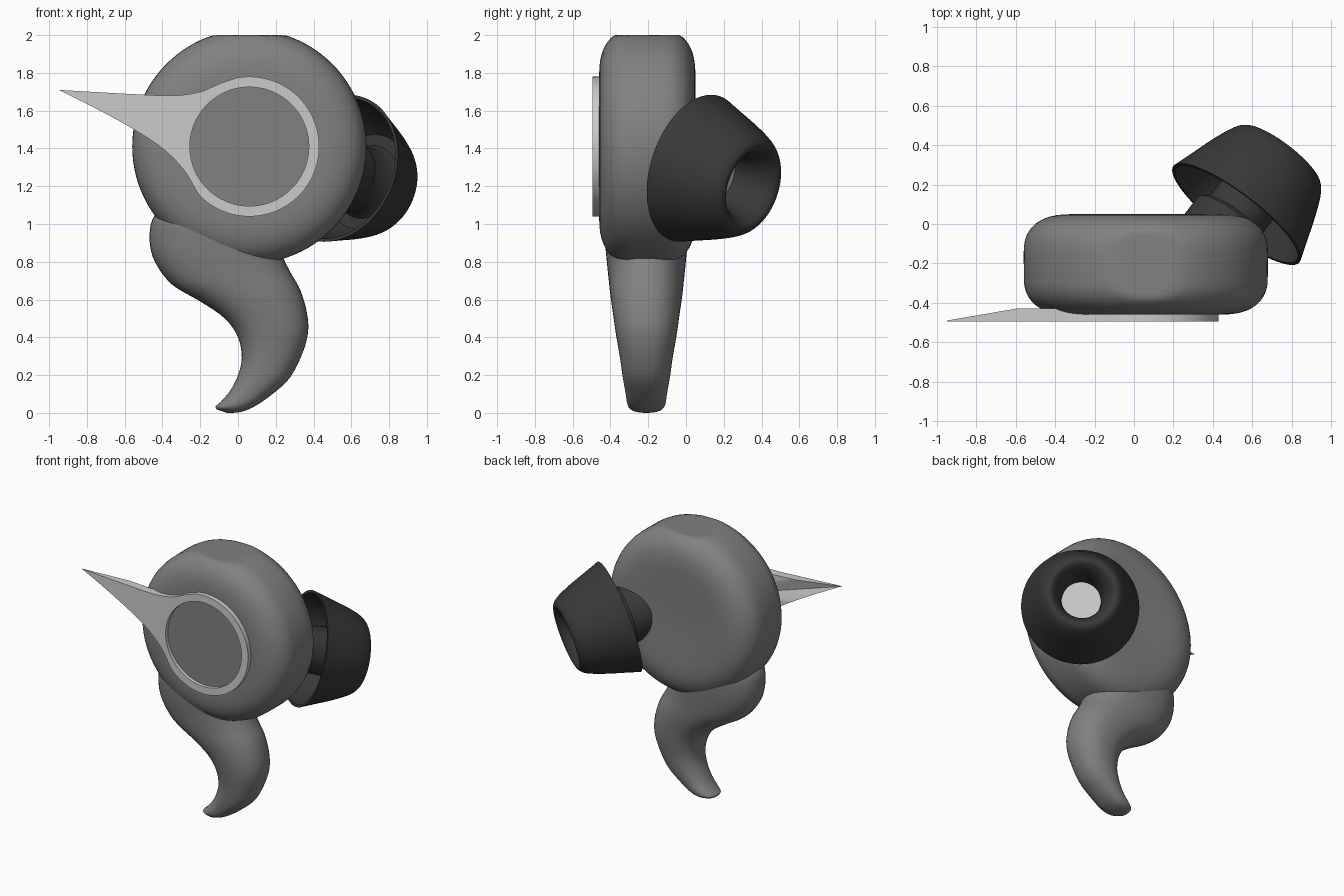
import bpy, bmesh, math
from mathutils import Vector, Matrix

if "Cube" in bpy.data.objects:
    bpy.data.objects.remove(bpy.data.objects["Cube"])


def material(name, v):
    m = bpy.data.materials.new(name)
    m.diffuse_color = (v, v, v, 1)
    m.use_nodes = True
    m.node_tree.nodes["Principled BSDF"].inputs["Base Color"].default_value = m.diffuse_color
    return m


SHELL = material("shell_grey", 0.22)
RUBBER = material("dark_rubber", 0.04)
TRIM = material("light_trim", 0.6)


def skin(name, rings, mat, cap_start=False, cap_end=False, closed=False, angle=40):
    """Join equal-length closed rings of points into a surface."""
    bm = bmesh.new()
    vs = [[bm.verts.new(p) for p in r] for r in rings]
    n = len(vs[0])
    pairs = list(zip(vs, vs[1:]))
    if closed:
        pairs.append((vs[-1], vs[0]))
    for a, b in pairs:
        for i in range(n):
            j = (i + 1) % n
            bm.faces.new((a[i], a[j], b[j], b[i]))
    if cap_start:
        bm.faces.new(vs[0][::-1])
    if cap_end:
        bm.faces.new(vs[-1])
    bmesh.ops.recalc_face_normals(bm, faces=bm.faces[:])
    me = bpy.data.meshes.new(name)
    bm.to_mesh(me)
    bm.free()
    ob = bpy.data.objects.new(name, me)
    bpy.context.collection.objects.link(ob)
    me.materials.append(mat)
    bpy.ops.object.select_all(action='DESELECT')
    ob.select_set(True)
    bpy.context.view_layer.objects.active = ob
    bpy.ops.object.shade_smooth_by_angle(angle=math.radians(angle))
    return ob


def spline(pts, steps):
    """Catmull-Rom through points of any dimension."""
    out = []
    for i in range(len(pts) - 1):
        p0, p1, p2, p3 = pts[max(i - 1, 0)], pts[i], pts[i + 1], pts[min(i + 2, len(pts) - 1)]
        for k in range(steps):
            t = k / steps
            out.append(tuple(0.5 * (2 * b + (c - a) * t + (2 * a - 5 * b + 4 * c - d) * t * t
                                    + (3 * b - a - 3 * c + d) * t ** 3)
                             for a, b, c, d in zip(p0, p1, p2, p3)))
    out.append(tuple(pts[-1]))
    return out


def lathe_rings(profile, origin, axis, n=64):
    """Rings from (distance along axis, radius) pairs."""
    m = Matrix.Translation(origin) @ Vector(axis).to_track_quat('Z', 'Y').to_matrix().to_4x4()
    return [[m @ Vector((r * math.cos(2 * math.pi * i / n), r * math.sin(2 * math.pi * i / n), s))
             for i in range(n)] for s, r in profile]


# Main shell: thick rounded disc with a small flat on top
half = [(0.243, 0.02), (0.245, 0.15), (0.252, 0.28)]
for k in range(13):
    a = math.pi / 2 * k / 12
    half.append((0.055 + 0.2 * math.cos(a) ** 0.8, 0.37 + 0.25 * math.sin(a) ** 0.8))
profile = half + [(-s, r) for s, r in half[-2::-1]]
rings = lathe_rings(profile, (0.06, -0.205, 1.41), (0, 1, 0), 96)
for ring in rings:
    for p in ring:
        p.z = min(p.z, 2.0)
skin("shell_body", rings, SHELL, True, True, angle=60)

# Curved stabiliser tail: left x, z, right x, z, half thickness
stations = [
    (-0.40, 1.09, 0.05, 1.15, 0.19), (-0.455, 1.02, 0.10, 1.03, 0.22),
    (-0.468, 0.91, 0.20, 0.93, 0.22), (-0.44, 0.80, 0.24, 0.82, 0.21),
    (-0.35, 0.68, 0.28, 0.74, 0.20), (-0.20, 0.59, 0.33, 0.65, 0.19),
    (-0.07, 0.50, 0.365, 0.53, 0.175), (0.00, 0.40, 0.37, 0.42, 0.16),
    (0.02, 0.29, 0.335, 0.30, 0.14), (0.00, 0.20, 0.27, 0.18, 0.125),
    (-0.04, 0.12, 0.17, 0.09, 0.11), (-0.09, 0.06, 0.08, 0.03, 0.10),
    (-0.118, 0.035, 0.01, 0.004, 0.08), (-0.112, 0.018, -0.06, 0.0, 0.04)]
rings = []
for lx, lz, rx, rz, h in spline(stations, 4):
    ring = []
    for i in range(40):
        a = 2 * math.pi * i / 40
        c, s = (math.copysign(abs(f) ** 0.88, f) for f in (math.cos(a), math.sin(a)))
        ring.append(Vector(((lx + rx) / 2 + c * (rx - lx) / 2, -0.21 + h * s,
                            max(0, (lz + rz) / 2 + c * (rz - lz) / 2))))
    rings.append(ring)
skin("stabiliser_tail", rings, SHELL, True, True, angle=60)

# Trim ring drawn out into a pointed fin
CX, CZ, FRONT = 0.06, 1.41, -0.495
outer = []
for k in range(57):
    a = math.radians(-135 + 235 * k / 56)
    outer.append((CX + 0.37 * math.cos(a), CZ + 0.37 * math.sin(a)))
upper = [outer[-1], (-0.10, 1.742), (-0.20, 1.70), (-0.35, 1.68), (-0.60, 1.69), (-0.95, 1.71)]
lower = [(-0.95, 1.71), (-0.75, 1.61), (-0.55, 1.50), (-0.40, 1.40), (-0.29, 1.29),
         (-0.22, 1.175), outer[0]]
outer += spline(upper, 5)[1:] + spline(lower, 5)[1:-1]
inner = []
for x, z in outer:
    d = Vector((x - CX, z - CZ)).normalized() * 0.315
    inner.append((CX + d.x, CZ + d.y))


def back(x):
    return -0.49 + 0.06 * min(1, (x + 0.95) / 0.35)


skin("trim_ring_fin", [
    [(x, FRONT, z) for x, z in outer], [(x, FRONT, z) for x, z in inner],
    [(x, back(x), z) for x, z in inner], [(x, back(x), z) for x, z in outer]],
    TRIM, closed=True, angle=30)

# Touch panel inside the trim ring
skin("touch_panel", lathe_rings([(0, 0.317), (0.03, 0.317)], (CX, -0.468, CZ), (0, 1, 0)),
     SHELL, True, True)

# Sound nozzle and hollow rubber ear tip share one tilted axis
TIP, AXIS = (0.52, 0.05, 1.295), (0.585, 0.768, -0.26)
skin("nozzle_neck", lathe_rings([(-0.33, 0.21), (-0.05, 0.21), (-0.03, 0.19), (-0.03, 0.165),
                                 (0.14, 0.165)], TIP, AXIS), RUBBER, True, True)
tip_outer = spline([(0.0, 0.403), (0.10, 0.37), (0.20, 0.338), (0.29, 0.305), (0.35, 0.277),
                    (0.382, 0.25), (0.39, 0.225), (0.375, 0.20), (0.33, 0.17), (0.25, 0.145),
                    (0.12, 0.13)], 3)
tip_inner = [(0.12, 0.17), (0.24, 0.175), (0.28, 0.20), (0.28, 0.26), (0.22, 0.305), (0.0, 0.385)]
skin("ear_tip", lathe_rings(tip_outer + tip_inner, TIP, AXIS), RUBBER, closed=True)
skin("sound_mesh", lathe_rings([(0.13, 0.14), (0.16, 0.14)], TIP, AXIS), TRIM, True, True)
